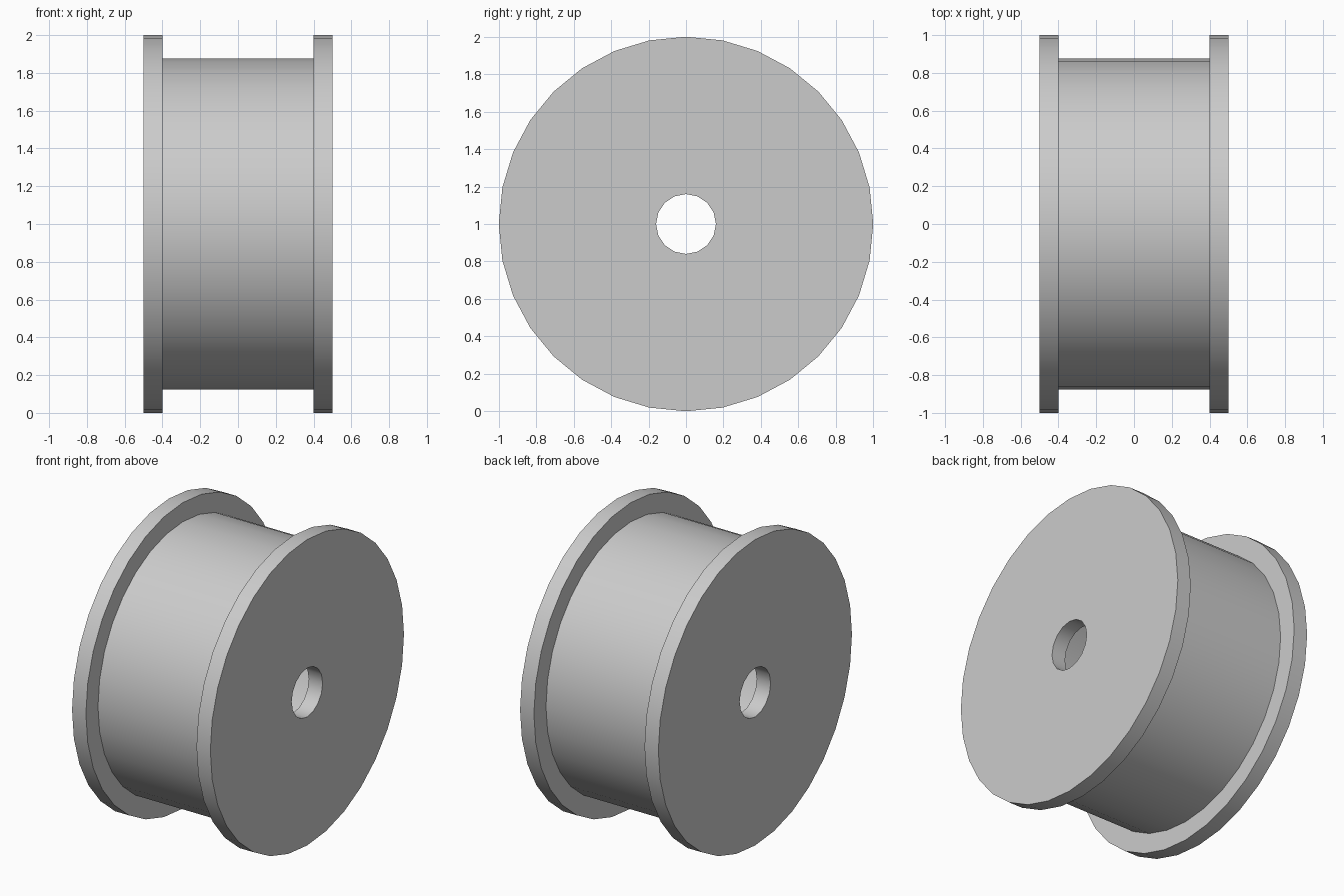
import bpy, bmesh, math
from mathutils import Matrix

cube = bpy.data.objects.get("Cube")
if cube:
    bpy.data.objects.remove(cube, do_unlink=True)

grey = bpy.data.materials.new("light_grey")
grey.use_nodes = True
colour = (0.6, 0.6, 0.6, 1)
grey.diffuse_color = colour
grey.node_tree.nodes["Principled BSDF"].inputs["Base Color"].default_value = colour


def ring(name, outer, inner, x0, x1, sides, hole_sides):
    """Hollow disc or tube along x, with its axis at z = 1."""
    bm = bmesh.new()

    def loop(radius, x, count):
        angles = [2 * math.pi * i / count for i in range(count)]
        return [bm.verts.new((x, radius * math.sin(a), 1 + radius * math.cos(a)))
                for a in angles]

    def edges(verts):
        return [bm.edges.new((v, verts[i - 1])) for i, v in enumerate(verts)]

    rims = [(loop(outer, x, sides), loop(inner, x, hole_sides)) for x in (x0, x1)]
    for a, b in zip(*rims):                     # outer and inner walls
        for i in range(len(a)):
            bm.faces.new((a[i - 1], a[i], b[i], b[i - 1]))
    step = sides // hole_sides
    for out, inn in rims:                       # flat end faces
        for i in range(hole_sides):
            arc = [out[(i * step + k) % sides] for k in range(step + 1)]
            bm.faces.new(arc + [inn[(i + 1) % hole_sides], inn[i]])
    bmesh.ops.recalc_face_normals(bm, faces=bm.faces)
    mesh = bpy.data.meshes.new(name)
    bm.to_mesh(mesh)
    bm.free()
    mesh.materials.append(grey)
    obj = bpy.data.objects.new(name, mesh)
    bpy.context.collection.objects.link(obj)
    bpy.ops.object.select_all(action="DESELECT")
    obj.select_set(True)
    bpy.context.view_layer.objects.active = obj
    bpy.ops.object.shade_smooth_by_angle(angle=math.radians(35))


# Two end flanges with axle holes, joined by a hollow drum
ring("right_flange", 1, 0.16, -0.5, -0.4, 32, 16)
ring("left_flange", 1, 0.16, 0.4, 0.5, 32, 16)
ring("drum", 0.875, 0.84, -0.4, 0.4, 32, 32)
